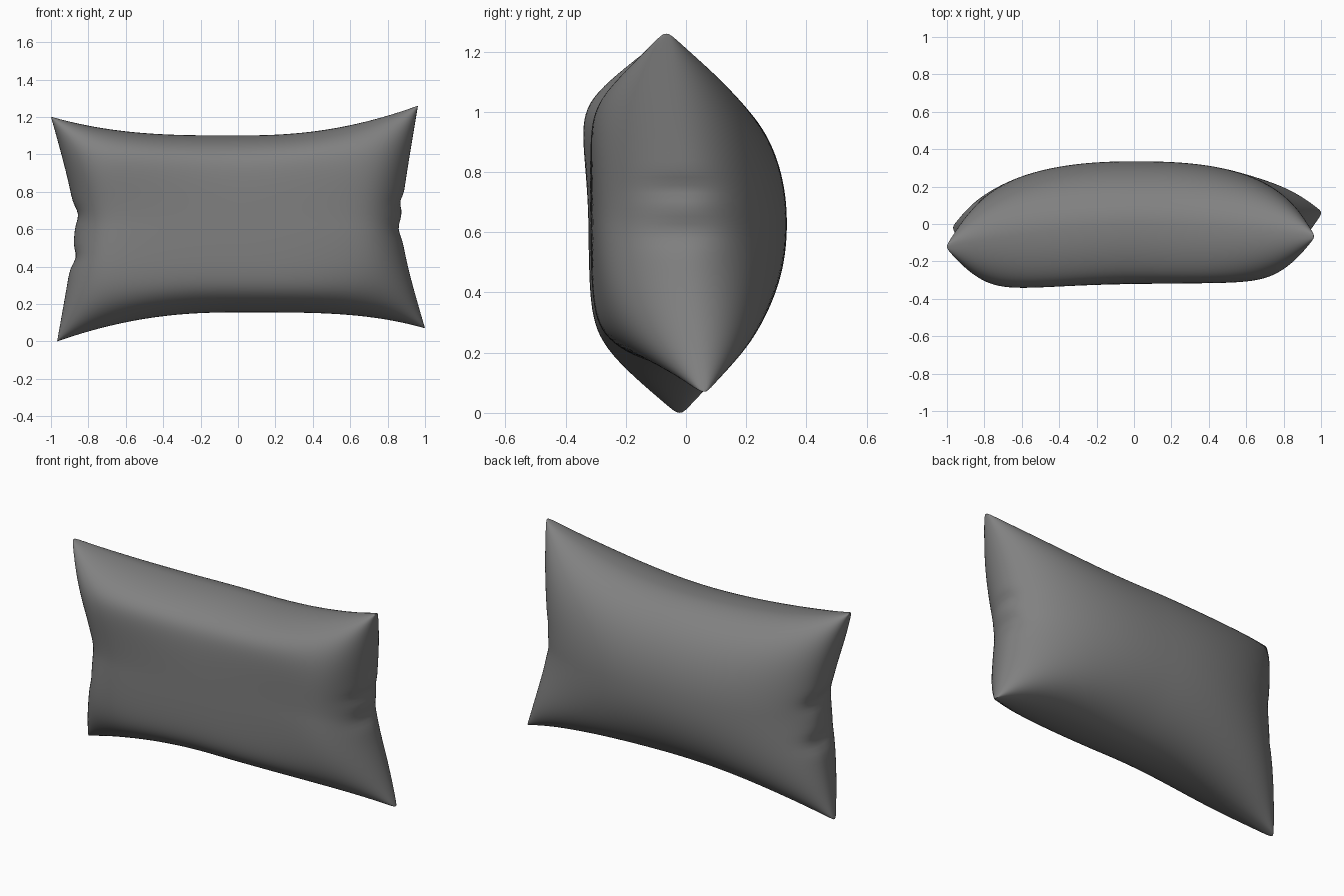
import bpy, bmesh
from math import sin, pi, sqrt, exp

if "Cube" in bpy.data.objects:
    bpy.data.objects.remove(bpy.data.objects["Cube"])

NU, NV = 80, 60
MID_Z, HALF_W, HALF_H = 0.628, 0.872, 0.473

# Per corner (side, level): x stretch, z stretch, seam y, edge curve exponent
CORNERS = {
    (-1, 1): (0.128, 0.100, -0.12, 3.4),
    (1, 1): (0.090, 0.159, -0.065, 2.5),
    (-1, -1): (0.095, 0.155, -0.02, 2.5),
    (1, -1): (0.128, 0.085, 0.06, 4.0),
}
# Fullness exponents by (panel, direction): sideways and vertical
FULL_U = {(1, -1): 2.3, (1, 1): 2.55, (-1, -1): 4.2, (-1, 1): 2.9}
FULL_V = {(1, -1): 2.1, (1, 1): 2.1, (-1, -1): 2.4, (-1, 1): 3.2}
# Side creases: side, height, depth, width
CREASES = [(-1, 0.68, 0.02, 0.05), (-1, 0.45, 0.022, 0.05),
           (1, 0.745, 0.014, 0.035), (1, 0.60, 0.014, 0.05)]


def pillow_point(u, v, face):
    """Position on the back (face=1) or front (face=-1) panel."""
    su, sv = (1 if u >= 0 else -1), (1 if v >= 0 else -1)
    a, b = abs(u), abs(v)
    dx, dz, cy, e = CORNERS[su, sv]
    x = u * (HALF_W + dx * b ** 1.6 * a ** 1.5)
    z = MID_Z + v * (HALF_H + dz * a ** e * b ** 1.5)
    # seam twists towards the corners
    seam = cy * (a * b) ** 1.7
    puff = sqrt(max(0, 1 - a ** FULL_U[face, su]))
    puff *= sqrt(max(0, 1 - b ** FULL_V[face, sv]))
    # fuller corners with blunt tips
    gain = 0.65 if face > 0 else 0.3
    puff *= 1 + gain * (a * b) ** 2
    puff = sqrt(puff * (puff + 0.08 * (a * b) ** 12))
    if face > 0:
        y = 0.335 * puff
    else:
        # front panel is pressed flat
        d, p = 0.41 * puff, 0.325 - 0.016 * u + 0.008 * v
        y = -d * p / (d ** 8 + p ** 8) ** 0.125 if d > 0 else 0
    # pinched creases on the short sides
    for side, h, depth, width in CREASES:
        if side == su:
            x -= su * depth * a ** 24 * exp(-((z - h) / width) ** 2)
    return x, y + seam, z


bm = bmesh.new()
for face in (1, -1):
    rows = [[bm.verts.new(pillow_point(sin(pi / 2 * (2 * i / NU - 1)),
                                       sin(pi / 2 * (2 * j / NV - 1)), face))
             for i in range(NU + 1)] for j in range(NV + 1)]
    for j in range(NV):
        for i in range(NU):
            bm.faces.new((rows[j][i], rows[j][i + 1],
                          rows[j + 1][i + 1], rows[j + 1][i]))

# Sew both panels together along the seam
bmesh.ops.remove_doubles(bm, verts=bm.verts, dist=0.0003)
bmesh.ops.recalc_face_normals(bm, faces=bm.faces)
for f in bm.faces:
    f.smooth = True

mesh = bpy.data.meshes.new("pillow")
bm.to_mesh(mesh)
bm.free()
pillow = bpy.data.objects.new("pillow", mesh)
bpy.context.collection.objects.link(pillow)

# Dark grey fabric
fabric = bpy.data.materials.new("dark_grey_fabric")
fabric.diffuse_color = (0.22, 0.22, 0.22, 1)
fabric.use_nodes = True
fabric.node_tree.nodes["Principled BSDF"].inputs["Base Color"].default_value = fabric.diffuse_color
mesh.materials.append(fabric)
